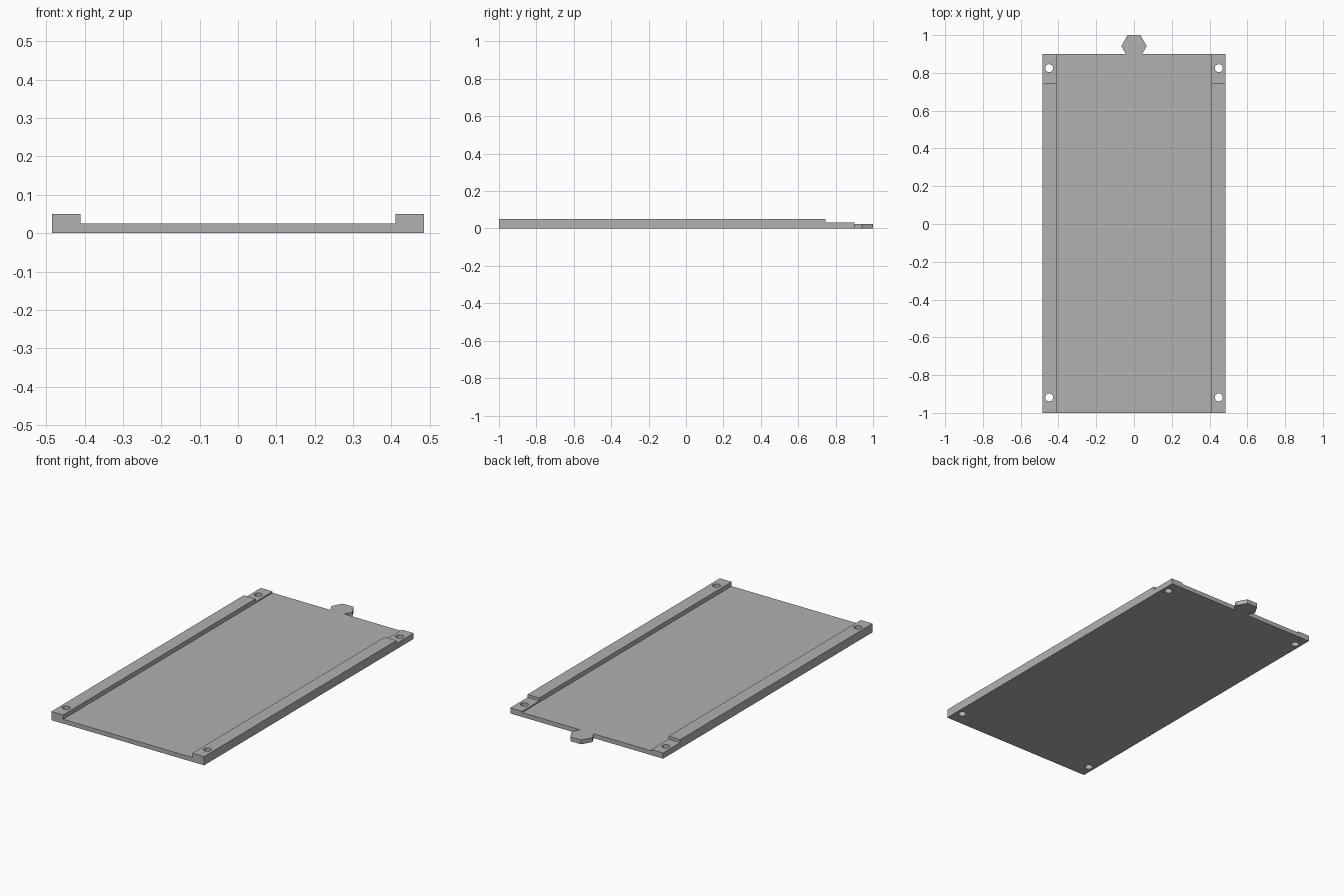
import bpy
import bmesh
from math import radians

cube = bpy.data.objects.get("Cube")
if cube:
    bpy.data.objects.remove(cube, do_unlink=True)

HALF_W, RAIL_IN = 0.485, 0.41
FRONT, BACK, STEP_Y = -1.0, 0.9, 0.745
PLATE_Z, STEP_Z, RAIL_Z = 0.025, 0.033, 0.05

grey = bpy.data.materials.new("plain grey")
grey.use_nodes = True
colour = (0.44, 0.44, 0.44, 1)
grey.diffuse_color = colour
grey.node_tree.nodes["Principled BSDF"].inputs["Base Color"].default_value = colour


def prism(name, points, direction):
    """Extrude a closed outline into a solid."""
    bm = bmesh.new()
    face = bm.faces.new([bm.verts.new(p) for p in points])
    out = bmesh.ops.extrude_face_region(bm, geom=[face])
    moved = [g for g in out["geom"] if isinstance(g, bmesh.types.BMVert)]
    bmesh.ops.translate(bm, verts=moved, vec=direction)
    bmesh.ops.recalc_face_normals(bm, faces=bm.faces)
    mesh = bpy.data.meshes.new(name)
    bm.to_mesh(mesh)
    bm.free()
    mesh.materials.append(grey)
    obj = bpy.data.objects.new(name, mesh)
    bpy.context.collection.objects.link(obj)
    return obj


def combine(target, tool, operation):
    """Apply a boolean and discard the tool."""
    tool.hide_render = True
    mod = target.modifiers.new(operation.lower(), "BOOLEAN")
    mod.operation, mod.solver, mod.object = operation, "EXACT", tool
    bpy.context.view_layer.objects.active = target
    bpy.ops.object.modifier_apply(modifier=mod.name)
    bpy.data.objects.remove(tool, do_unlink=True)


# Tray: channel-shaped section with a raised rail on each side
half = [(HALF_W, 0), (HALF_W, RAIL_Z), (RAIL_IN, RAIL_Z), (RAIL_IN, PLATE_Z)]
section = half + [(-x, z) for x, z in reversed(half)]
tray = prism("tray", [(x, FRONT, z) for x, z in section], (0, BACK - FRONT, 0))

# Lowered rail ends at the back
notch = prism("rail_notch", [(x, y, STEP_Z) for x, y in
              ((-1, STEP_Y), (1, STEP_Y), (1, 1), (-1, 1))], (0, 0, 0.1))
combine(tray, notch, "DIFFERENCE")

# Screw holes through the four corners
for x in (-0.449, 0.449):
    for y in (-0.918, 0.825):
        bpy.ops.mesh.primitive_cylinder_add(vertices=32, radius=0.021, depth=0.3,
                                            location=(x, y, 0))
        combine(tray, bpy.context.object, "DIFFERENCE")

# Hexagonal tab on the back edge, running slightly into the plate
tab_half = [(0.043, BACK), (0.067, 0.942), (0.034, 1.0)]
outline = [(0.043, BACK - 0.02)] + tab_half
outline += [(-x, y) for x, y in reversed(outline)]
tab = prism("hexagon_tab", [(x, y, 0) for x, y in outline], (0, 0, PLATE_Z))
combine(tray, tab, "UNION")

# Crisp edges, smooth hole walls
bpy.ops.object.select_all(action="DESELECT")
tray.select_set(True)
bpy.context.view_layer.objects.active = tray
bpy.ops.object.shade_smooth_by_angle(angle=radians(30))
